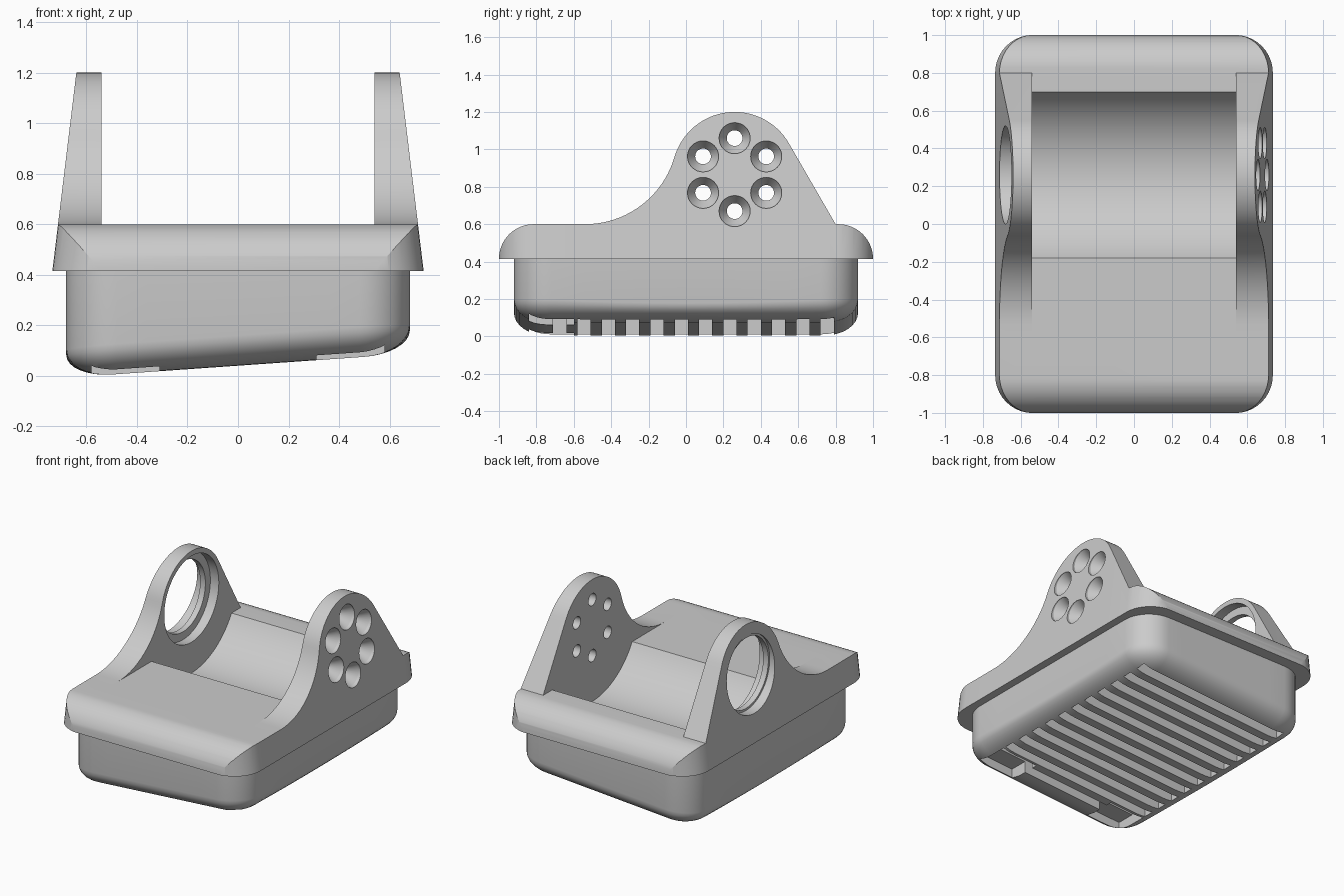
import bpy, bmesh, math
from math import sin, cos, pi, radians

cube = bpy.data.objects.get("Cube")
if cube:
    bpy.data.objects.remove(cube, do_unlink=True)

grey = bpy.data.materials.new("plain_grey")
grey.use_nodes = True
colour = (0.6, 0.6, 0.6, 1)
grey.diffuse_color = colour
grey.node_tree.nodes["Principled BSDF"].inputs["Base Color"].default_value = colour


def loft(name, rings_sets):
    """One mesh object made of closed solids, each a list of matching rings."""
    bm = bmesh.new()
    for rings in rings_sets:
        loops = [[bm.verts.new(p) for p in ring] for ring in rings]
        n = len(loops[0])
        for a, b in zip(loops, loops[1:]):
            for i in range(n):
                j = (i + 1) % n
                bm.faces.new((a[i], a[j], b[j], b[i]))
        bm.faces.new(loops[0][::-1])
        bm.faces.new(loops[-1])
    bmesh.ops.recalc_face_normals(bm, faces=bm.faces)
    mesh = bpy.data.meshes.new(name)
    bm.to_mesh(mesh)
    bm.free()
    mesh.materials.append(grey)
    obj = bpy.data.objects.new(name, mesh)
    bpy.context.collection.objects.link(obj)
    return obj


def arc(cx, cy, r, start, end, steps):
    angles = [radians(start + (end - start) * i / steps) for i in range(steps + 1)]
    return [(cx + r * cos(a), cy + r * sin(a)) for a in angles]


def rounded_rect(hx, hy, r, split=8):
    corners = []
    for k, (sx, sy) in enumerate([(1, 1), (-1, 1), (-1, -1), (1, -1)]):
        corners.append(arc(sx * (hx - r), sy * (hy - r), r, 90 * k, 90 * k + 90, 10))
    points = []
    for k, corner in enumerate(corners):
        points += corner
        (x0, y0), (x1, y1) = corner[-1], corners[(k + 1) % 4][0]
        points += [(x0 + (x1 - x0) * t / split, y0 + (y1 - y0) * t / split)
                   for t in range(1, split)]
    return points


def extrude_x(profile, x0, x1):
    return [[(x, y, z) for y, z in profile] for x in (x0, x1)]


def lathe_x(outline, cy, cz, sides=48):
    return [[(x, y, z) for y, z in arc(cy, cz, r, 0, 360, sides)[:-1]]
            for x, r in outline]


def boolean(obj, cutter, operation="DIFFERENCE", keep=False):
    mod = obj.modifiers.new("cut", "BOOLEAN")
    mod.operation = operation
    mod.solver = "EXACT"
    mod.object = cutter
    bpy.context.view_layer.objects.active = obj
    bpy.ops.object.modifier_apply(modifier=mod.name)
    if not keep:
        bpy.data.objects.remove(cutter, do_unlink=True)


def smooth(obj):
    bpy.ops.object.select_all(action="DESELECT")
    obj.select_set(True)
    bpy.context.view_layer.objects.active = obj
    bpy.ops.object.shade_smooth_by_angle(angle=radians(25))


HUB_Y, HUB_Z = 0.26, 0.865
RIM = 0.415     # underside of the upper housing
DECK = 0.6      # flat top of the upper housing


def side_x(z):
    """Half width of the tapered outer side at a height."""
    return 0.735 - 0.121 * (z - RIM)


def floor_z(x):
    """Sloping underside of the lower body."""
    return 0.04 + 0.07 * x


# Upper housing: side profile with rounded ends and a tall ear
profile = arc(-0.815, RIM, 0.185, 180, 90, 14)
profile += arc(-0.54, DECK + 0.498, 0.498, -90, -16.2, 20)
profile += arc(HUB_Y, HUB_Z, 0.335, 163.8, 30.1, 32)[1:]
profile += [(0.8, DECK)]
profile += arc(0.815, RIM, 0.185, 90, 0, 14)
housing = loft("upper_housing", [extrude_x(profile, -0.9, 0.9)])

# Tapered, round-cornered envelope trims the housing
envelope = loft("envelope", [[[(x, y, z) for x, y in rounded_rect(side_x(z), 1.001, 0.2)]
                              for z in (0.3, 1.3)]])
boolean(housing, envelope, "INTERSECT")

# Space between the ears, with the round saddle below
saddle = [(-1.2, 1.4), (-1.2, DECK + 0.0005)]
saddle += arc(HUB_Y, HUB_Z, 0.514, -148.9, -31.1, 40)
saddle += [(1.2, DECK + 0.0005), (1.2, 1.4)]
saddle_cutter = loft("saddle_cutter", [extrude_x(saddle, -0.54, 0.54)])
boolean(housing, saddle_cutter, keep=True)

# Six countersunk holes through one ear
holes = []
for k in range(6):
    a = pi / 2 + k * pi / 3
    y, z = HUB_Y + 0.195 * cos(a), HUB_Z + 0.195 * sin(a)
    s = side_x(z)
    holes.append(lathe_x([(0.9, 0.083), (s - 0.015, 0.083), (s - 0.075, 0.042),
                          (0.45, 0.042)], y, z, 32))
boolean(housing, loft("hole_cutter", holes))

# Stepped bearing bore through the other ear
bore = [(-0.9, 0.26), (-0.645, 0.26), (-0.645, 0.245), (-0.605, 0.245),
        (-0.605, 0.3), (-0.5, 0.3)]
boolean(housing, loft("bore_cutter", [lathe_x(bore, HUB_Y, HUB_Z, 64)]))
smooth(housing)

# Lower body: straight walls, rounded sloping underside
rings = [[(x, y, 0.5) for x, y in rounded_rect(0.68, 0.92, 0.2)]]
for i in range(9):
    a = i / 8 * pi / 2
    inset, rise = 0.18 * (1 - cos(a)), 1 - sin(a)
    rings.append([(x, y, floor_z(x) + rise * (0.09 + 0.03 * (y / 0.92) ** 2))
                  for x, y in rounded_rect(0.68 - inset, 0.92 - inset, 0.2 - inset)])
body = loft("lower_body", [rings])
boolean(body, saddle_cutter)


def pocket(x0, x1, y0, y1, depth):
    """Block whose ceiling follows the sloping underside."""
    return [[(x, y0, -0.2), (x, y1, -0.2), (x, y1, floor_z(x) + depth),
             (x, y0, floor_z(x) + depth)] for x in (x0, x1)]


# Cross slots in the underside, leaving a row of ribs
slots = [pocket(-0.58, 0.58, y - 0.035, y + 0.035, 0.1)
         for y in (-0.675 + 0.13 * i for i in range(12))]
boolean(body, loft("slot_cutter", slots))

# Two pockets at the front corners of the underside
notches = [pocket(x0, x0 + 0.27, -0.84, -0.6, 0.08) for x0 in (-0.58, 0.31)]
boolean(body, loft("notch_cutter", notches))
smooth(body)
